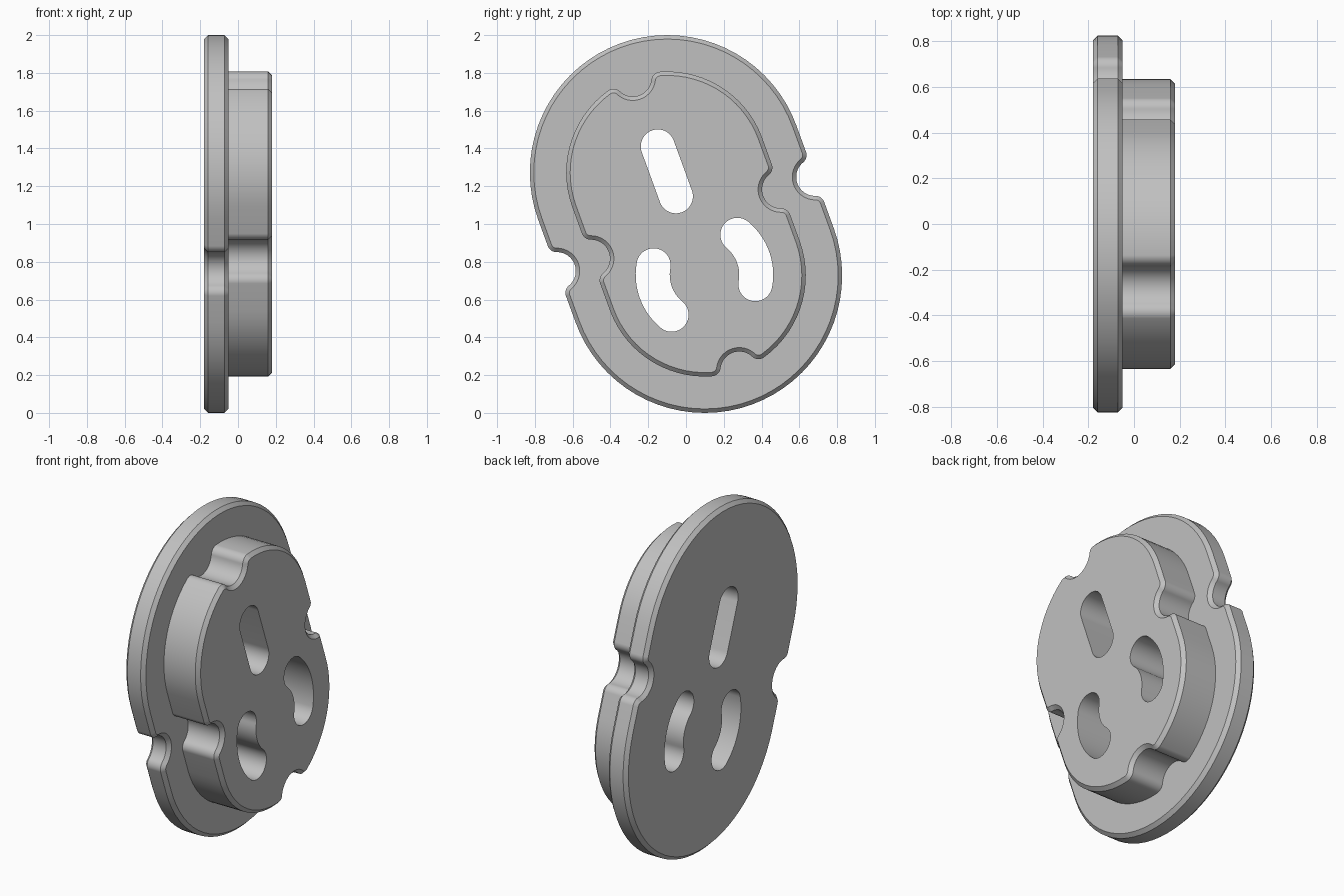
import bpy, bmesh
from math import pi, cos, sin, acos, sqrt, ceil, radians, atan2

cube = bpy.data.objects.get("Cube")
if cube:
    bpy.data.objects.remove(cube)

# Profile plane uses complex numbers: real = across, imaginary = along the long axis
TILT = radians(20)
HALF = 0.29                      # half distance between the two end-arc centres
NOTCH, FILLET = 0.10, 0.05       # notch radius and radius of its rounded lips
FLANGE_R, BOSS_R, SLOT_R = 0.7275, 0.535, 0.09
BACK, STEP, FRONT, CHAMFER = -0.18, -0.05, 0.18, 0.021


def cis(a):
    return complex(cos(a), sin(a))


def heading(p):
    return atan2(p.imag, p.real)


def arc(centre, r, a0, a1, turn=1):
    sweep = (a1 - a0) % (2 * pi)
    if turn < 0:
        sweep -= 2 * pi
    n = max(4, ceil(abs(sweep) / radians(5)))
    return [centre + r * cis(a0 + sweep * i / n) for i in range(n + 1)]


def notch(centre, lip_a, lip_b, a0, a1, inset):
    """Round bite with two rounded lips."""
    lip = FILLET - inset
    return (arc(lip_a, lip, a0, heading(centre - lip_a))
            + arc(centre, NOTCH + inset, heading(lip_a - centre), heading(lip_b - centre), -1)
            + arc(lip_b, lip, heading(centre - lip_b), a1))


def clean(points):
    return [p for i, p in enumerate(points) if abs(p - points[i - 1]) > 1e-5]


def outline(r, inset=0.0, end_notch=False):
    """Notched stadium; the second half is the first turned by 180 degrees."""
    s = sqrt(NOTCH ** 2 + 2 * NOTCH * FILLET)
    q = r - FILLET
    pts = notch(complex(r), complex(q, -s), complex(q, s), 0, 0, inset)
    end = complex(0, HALF)
    if end_notch:
        b = acos((q * q + r * r - (NOTCH + FILLET) ** 2) / (2 * q * r))
        a0, a1 = pi / 2 - b, pi / 2 + b
        pts += arc(end, r - inset, 0, a0)
        pts += notch(end + r * 1j, end + q * cis(a0), end + q * cis(a1), a0, a1, inset)
        pts += arc(end, r - inset, a1, pi)
    else:
        pts += arc(end, r - inset, 0, pi)
    return clean(pts + [-p for p in pts])


def straight_slot(low, high):
    return clean(arc(high * 1j, SLOT_R, 0, pi) + arc(low * 1j, SLOT_R, pi, 0))


def curved_slot(centre, r, mid, half):
    a0, a1 = mid - half, mid + half
    return clean(arc(centre, r + SLOT_R, a0, a1)
                 + arc(centre + r * cis(a1), SLOT_R, a1, a1 + pi)
                 + arc(centre, r - SLOT_R, a1, a0, -1)
                 + arc(centre + r * cis(a0), SLOT_R, a0 + pi, a0))


bm = bmesh.new()


def ring(points, x):
    turned = [p * cis(TILT) for p in points]
    return [bm.verts.new((x, p.real, p.imag + 1)) for p in turned]


def loft(rings):
    for a, b in zip(rings, rings[1:]):
        for i in range(len(a)):
            bm.faces.new((a[i - 1], a[i], b[i], b[i - 1]))


def fill(loops, side):
    """Flat face bounded by an outer loop and any hole loops."""
    edges = [bm.edges.get((l[i - 1], l[i])) for l in loops for i in range(len(l))]
    bmesh.ops.triangle_fill(bm, edges=edges, use_beauty=True, normal=(side, 0, 0))


# Flange: chamfered on both rims
flange_in, flange_out = outline(FLANGE_R, CHAMFER), outline(FLANGE_R)
flange = [ring(flange_in, BACK), ring(flange_out, BACK + CHAMFER),
          ring(flange_out, STEP - CHAMFER), ring(flange_in, STEP)]
loft(flange)

# Raised boss: four notches, chamfered front rim
boss_out = outline(BOSS_R, 0, True)
boss = [ring(boss_out, STEP), ring(boss_out, FRONT - CHAMFER),
        ring(outline(BOSS_R, CHAMFER, True), FRONT)]
loft(boss)

# Through slots: one straight, two curved
arc_centre = complex(0, -0.286)
slots = [straight_slot(0.156, 0.437)]
slots += [curved_slot(arc_centre, 0.274, mid, radians(30.5)) for mid in (0, pi)]
slot_walls = [[ring(s, BACK), ring(s, FRONT)] for s in slots]
for wall in slot_walls:
    loft(wall)

# Flat faces: back, step around the boss, front
fill([flange[0]] + [w[0] for w in slot_walls], -1)
fill([flange[-1], boss[0]], 1)
fill([boss[-1]] + [w[1] for w in slot_walls], 1)
bmesh.ops.recalc_face_normals(bm, faces=bm.faces)

mesh = bpy.data.meshes.new("flanged_plate")
bm.to_mesh(mesh)
bm.free()
plate = bpy.data.objects.new("flanged_plate", mesh)
bpy.context.collection.objects.link(plate)

# Plain grey
grey = bpy.data.materials.new("plain_grey")
grey.use_nodes = True
colour = (0.53, 0.53, 0.53, 1)
grey.diffuse_color = colour
grey.node_tree.nodes["Principled BSDF"].inputs["Base Color"].default_value = colour
mesh.materials.append(grey)

bpy.ops.object.select_all(action="DESELECT")
plate.select_set(True)
bpy.context.view_layer.objects.active = plate
bpy.ops.object.shade_smooth_by_angle(angle=radians(30))
